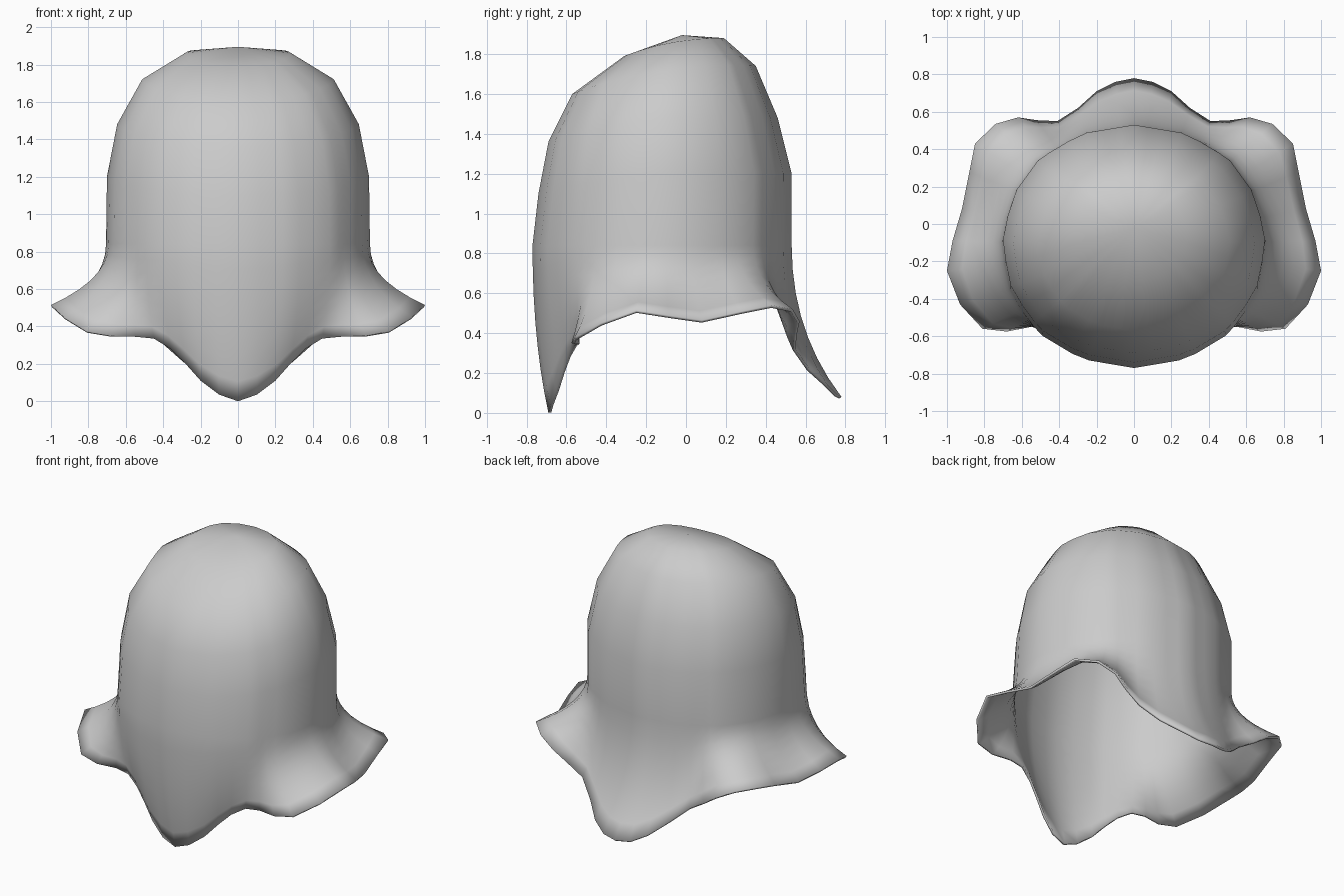
import bpy, math
from mathutils import Vector

if "Cube" in bpy.data.objects:
    bpy.data.objects.remove(bpy.data.objects["Cube"])

# Dome rings: front y, front z, back y, back z, half width, side z
RINGS = [
    (-0.31, 1.79, 0.19, 1.88, 0.285, 1.86),
    (-0.57, 1.60, 0.35, 1.74, 0.515, 1.72),
    (-0.69, 1.36, 0.46, 1.48, 0.65, 1.48),
    (-0.74, 1.10, 0.53, 1.20, 0.705, 1.20),
    (-0.77, 0.84, 0.53, 0.84, 0.71, 0.84),
]

# Wavy brim edge, right half, from the back point round to the front point
RIM = [
    (0, 0.78, 0.08), (0.10, 0.76, 0.09), (0.20, 0.71, 0.14), (0.30, 0.62, 0.22),
    (0.41, 0.55, 0.32), (0.52, 0.555, 0.39), (0.62, 0.57, 0.46), (0.74, 0.535, 0.52),
    (0.85, 0.43, 0.54), (0.88, 0.28, 0.51), (0.92, 0.08, 0.465), (0.97, -0.09, 0.49),
    (1.0, -0.25, 0.515), (0.93, -0.43, 0.45), (0.81, -0.56, 0.375), (0.68, -0.575, 0.35),
    (0.55, -0.55, 0.345), (0.45, -0.56, 0.335), (0.36, -0.59, 0.28), (0.28, -0.62, 0.20),
    (0.20, -0.65, 0.11), (0.10, -0.68, 0.035), (0, -0.69, 0.0),
]
rim = [Vector(p) for p in RIM]
rim += [Vector((-p.x, p.y, p.z)) for p in rim[-2:0:-1]]
N = len(rim)
SIDES = 16
BRIM_STEPS = 7


def ring_corner(ring, a):
    fy, fz, by, bz, hx, sz = ring
    s, c = math.sin(a), math.cos(a)
    x = hx * math.copysign(abs(s) ** 0.96, s)
    y = (fy + by) / 2 + (by - fy) / 2 * math.copysign(abs(c) ** 0.96, c)
    z = sz + (bz - fz) / 2 * c + ((bz + fz) / 2 - sz) * c * c
    return Vector((x, y, z))


def ring_point(ring, a):
    # point on the 16-sided ring at the given angle
    t = (a / math.tau * SIDES) % SIDES
    k = math.floor(t + 1e-6)
    step = math.tau / SIDES
    return ring_corner(ring, k * step).lerp(ring_corner(ring, (k + 1) * step), t - k)


angles = [math.atan2(p.x / 0.71, (p.y + 0.12) / 0.65) for p in rim]
rows = [[ring_point(r, a) for a in angles] for r in RINGS]

# Flared brim: curve from the lowest dome ring out to the wavy edge
base = rows[-1]
for i in range(1, BRIM_STEPS + 1):
    t = i / BRIM_STEPS
    row = []
    for p0, p2 in zip(base, rim):
        p1 = Vector((p0.x, p0.y, p2.z + 0.43 * (p0.z - p2.z)))
        row.append(p0 * (1 - t) ** 2 + p1 * 2 * t * (1 - t) + p2 * t * t)
    rows.append(row)

# Skin the rows
verts = [Vector((0, -0.02, 1.895))] + [p for row in rows for p in row]
faces = [(0, 1 + (j + 1) % N, 1 + j) for j in range(N)]
for i in range(len(rows) - 1):
    for j in range(N):
        a, b = 1 + i * N + j, 1 + i * N + (j + 1) % N
        faces.append((a, b, b + N, a + N))

mesh = bpy.data.meshes.new("flared_hood")
mesh.from_pydata(verts, [], faces)
mesh.update()
hood = bpy.data.objects.new("flared_hood", mesh)
bpy.context.collection.objects.link(hood)

# Thin shell
shell = hood.modifiers.new("shell", 'SOLIDIFY')
shell.thickness = 0.015
shell.offset = -1

bpy.context.view_layer.objects.active = hood
hood.select_set(True)
bpy.ops.object.shade_smooth_by_angle(angle=math.radians(50))
